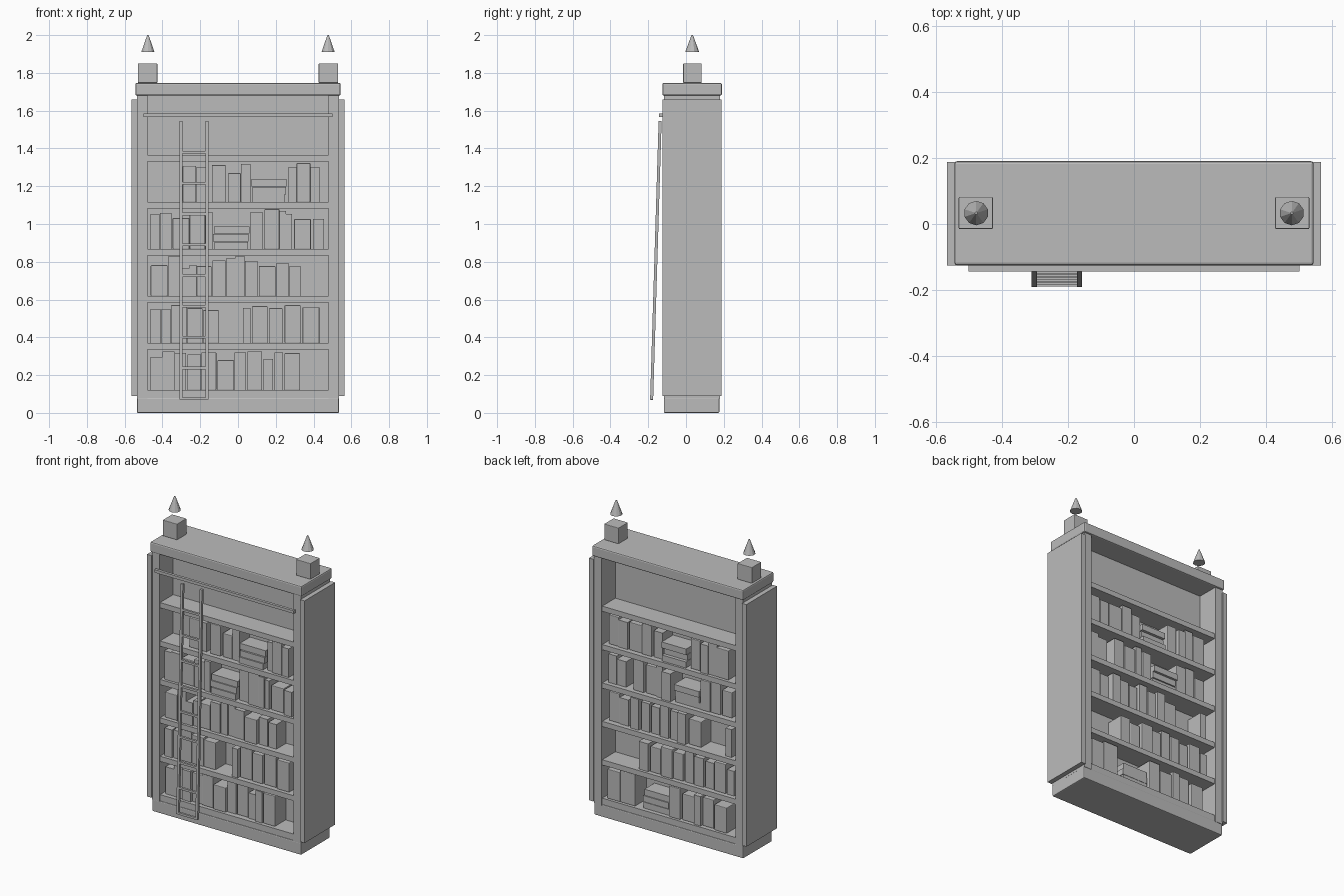
import bpy, bmesh, math, random
from mathutils import Vector

random.seed(4)
grey = bpy.data.materials.new("plain grey")
grey.diffuse_color = (0.5, 0.5, 0.5, 1)
MID = 0.03            # depth centre of the case


def finish(name, bm):
    me = bpy.data.meshes.new(name)
    bmesh.ops.recalc_face_normals(bm, faces=bm.faces)
    bm.to_mesh(me)
    bm.free()
    me.materials.append(grey)
    ob = bpy.data.objects.new(name, me)
    bpy.context.collection.objects.link(ob)
    return ob


def add_box(bm, lo, hi, bevel=0):
    lo, hi = Vector(lo), Vector(hi)
    vs = bmesh.ops.create_cube(bm, size=1)["verts"]
    for v in vs:
        v.co = (lo + hi) / 2 + Vector(a * b for a, b in zip(v.co, hi - lo))
    if bevel:
        edges = list({e for v in vs for e in v.link_edges})
        bmesh.ops.bevel(bm, geom=edges, offset=bevel, segments=2, profile=0.5, affect='EDGES')


def box(name, lo, hi, bevel=0):
    bm = bmesh.new()
    add_box(bm, lo, hi, bevel)
    return finish(name, bm)


# Case: plinth, cornice, centre panel, shelves
box("plinth", (-0.535, -0.117, 0), (0.535, 0.177, 0.08), 0.006)
box("cornice", (-0.543, -0.125, 1.68), (0.543, 0.19, 1.747), 0.008)
box("centre_panel", (-0.49, MID - 0.008, 0.08), (0.49, MID + 0.008, 1.685))
box("bottom_shelf", (-0.485, -0.113, 0.075), (0.485, 0.173, 0.12))
SHELF_TOPS = [0.12 + 0.249 * i for i in range(6)]
for z in SHELF_TOPS[1:]:
    box("shelf", (-0.485, -0.113, z - 0.034), (0.485, 0.173, z))

# Sides, corner blocks and spikes
for s in (-1, 1):
    def side_box(name, x0, x1, y0, y1, z0, z1, bevel=0):
        a, b = sorted((s * x0, s * x1))
        box(name, (a, y0, z0), (b, y1, z1), bevel)
    side_box("side_panel", 0.533, 0.565, -0.125, 0.188, 0.09, 1.66)
    side_box("inner_side", 0.48, 0.535, -0.117, 0.179, 0.075, 1.685)
    side_box("corner_block", 0.427, 0.53, -0.015, 0.082, 1.747, 1.85, 0.003)
    bm = bmesh.new()
    bmesh.ops.create_cone(bm, cap_ends=True, segments=10, radius1=0.037, radius2=0.004, depth=0.09)
    finish("spike", bm).location = (s * 0.477, 0.033, 1.955)

# Rail and leaning ladder
box("ladder_rail", (-0.5, -0.143, 1.566), (0.5, -0.125, 1.585))


def lean(z):
    return -0.182 + (z - 0.07) * 0.045 / 1.475


for x in (-0.302, -0.165):
    bm = bmesh.new()
    add_box(bm, (x - 0.008, -0.008, 0.07), (x + 0.008, 0.008, 1.545))
    for v in bm.verts:
        v.co.y += lean(v.co.z)
    finish("ladder_stile", bm)
for i in range(9):
    z = 0.075 + 0.163 * i
    box("ladder_rung", (-0.302, lean(z) - 0.007, z - 0.007), (-0.165, lean(z) + 0.007, z + 0.007))


# Books: items are gaps (number) or (width, height) in thousandths; height 0 is a flat pile
def book_row(side, shelf, start, items):
    z = SHELF_TOPS[shelf]
    u = start
    bm = bmesh.new()

    def book(u0, u1, z0, z1, depth, bevel=0):
        xs = sorted((-side * u0, -side * u1))
        ys = sorted((MID, MID + side * depth))
        add_box(bm, (xs[0], ys[0], z0), (xs[1], ys[1], z1), bevel)

    for item in items:
        if not isinstance(item, tuple):
            u += item / 1000
            continue
        w, h = item[0] / 1000, item[1] / 1000
        if h:
            wide = w > 0.069
            book(u, u + w - 0.001, z, z + h, random.uniform(0.108, 0.13), 0.004 if wide else 0)
        else:
            for k in range(3):
                a, b = random.uniform(0, 0.012), random.uniform(0, 0.012)
                book(u + a, u + w - b, z + 0.041 * k, z + 0.041 * k + 0.039, random.uniform(0.11, 0.13))
        u += w
    finish("front_books" if side < 0 else "back_books", bm)


book_row(-1, 4, -0.293, [(72, 191), (53, 185), 30, (74, 196), 10, (70, 153), (52, 201),
                         (190, 0), 10, (42, 185), (74, 206), (48, 185)])
book_row(-1, 3, -0.462, [(48, 185), (63, 190), 5, (90, 164), (80, 180), (42, 196), (196, 0), 5, (63, 196),
                         10, (80, 212), (35, 201), (32, 185), 10, (90, 159), 10, (58, 159)])
book_row(-1, 2, -0.462, [(90, 164), 5, (63, 212), (48, 148), (37, 164), (80, 159), 5, (69, 190), 5, (48, 201),
                         (48, 212), (69, 185), 5, (90, 159), 5, (63, 175), 5, (58, 159)])
book_row(-1, 1, -0.462, [(53, 180), 5, (48, 180), (85, 201), (85, 185), (85, 175), 127, (42, 185), 5,
                         (85, 196), 5, (74, 185), 10, (85, 201), 10, (90, 190)])
book_row(-1, 0, -0.462, [(63, 175), (63, 206), (63, 196), 5, (74, 190), (80, 201), 5, (90, 159), (63, 201),
                         5, (80, 206), 5, (53, 164), 5, (48, 201), 5, (85, 196)])

book_row(1, 4, -0.455, [(72, 190), (66, 175), 8, (95, 180), (72, 200), 8, (65, 170), (190, 0), 15,
                        (70, 195), 8, (55, 185), (60, 205), (85, 190)])
book_row(1, 3, -0.455, [(60, 185), (66, 165), 55, (75, 200), 10, (80, 185), (45, 205), (65, 180), 20,
                        (185, 0), (72, 195), (70, 205), 8, (72, 165)])
book_row(1, 2, -0.455, [(78, 190), (65, 170), 20, (60, 200), 10, (60, 185), 10, (60, 175), 10, (60, 205),
                        10, (60, 185), (60, 195), 10, (90, 165), 180, (45, 180)])
book_row(1, 1, -0.23, [(68, 180), 8, (75, 165), 8, (85, 190), (70, 175), 8, (62, 200), 8, (66, 185),
                       8, (62, 170), 8, (82, 190), 8, (50, 160)])
book_row(1, 0, -0.455, [(92, 190), (108, 205), 45, (190, 0), 8, (80, 200), 10, (90, 170), (50, 190),
                        5, (80, 185), 10, (90, 165)])
